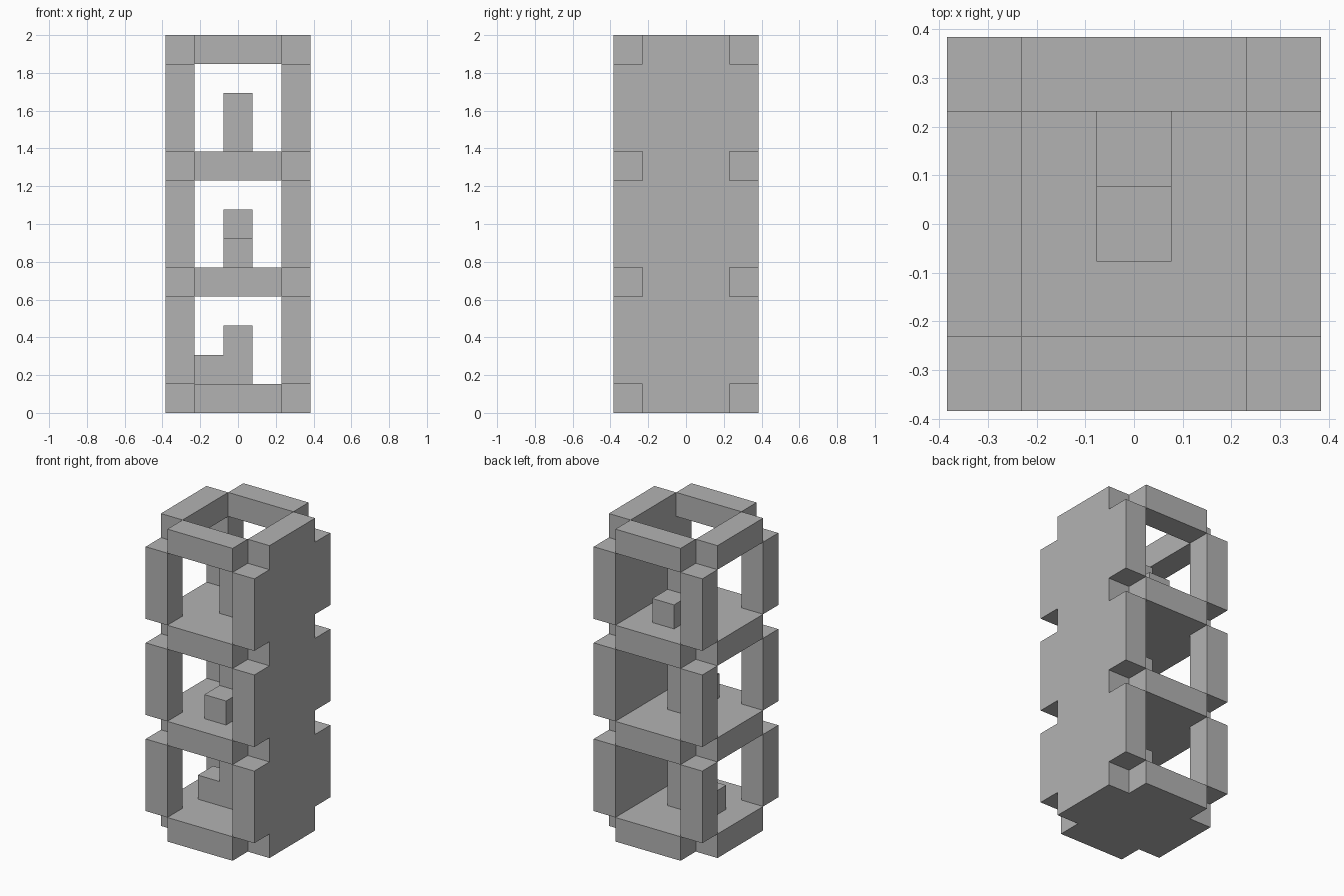
import bpy, bmesh
from mathutils import Vector

if "Cube" in bpy.data.objects:
    bpy.data.objects.remove(bpy.data.objects["Cube"])

U = 2 / 13  # one block
LEVELS = range(3)
STOREY = 4  # blocks per storey

grey = bpy.data.materials.new("plain grey")
grey.use_nodes = True
COLOUR = (0.45, 0.45, 0.45, 1)
grey.diffuse_color = COLOUR
grey.node_tree.nodes["Principled BSDF"].inputs["Base Color"].default_value = COLOUR


def prism(name, outline, sweep):
    """Extrude a closed outline (in blocks) along a sweep vector."""
    bm = bmesh.new()
    face = bm.faces.new([bm.verts.new(Vector(p) * U) for p in outline])
    new = bmesh.ops.extrude_face_region(bm, geom=[face], use_keep_orig=True)["geom"]
    bmesh.ops.translate(bm, vec=Vector(sweep) * U,
                        verts=[g for g in new if isinstance(g, bmesh.types.BMVert)])
    bmesh.ops.recalc_face_normals(bm, faces=bm.faces)
    mesh = bpy.data.meshes.new(name)
    bm.to_mesh(mesh)
    bm.free()
    mesh.materials.append(grey)
    obj = bpy.data.objects.new(name, mesh)
    bpy.context.collection.objects.link(obj)
    return obj


def box(name, x, y, z):
    outline = [(x[0], y[0], z[0]), (x[1], y[0], z[0]), (x[1], y[1], z[0]), (x[0], y[1], z[0])]
    return prism(name, outline, (0, 0, z[1] - z[0]))


# Solid left wall, notched at every floor
edge = [(1.5, 0)]
for i in LEVELS:
    low, high = STOREY * i + 1, STOREY * (i + 1)
    edge += [(1.5, low), (2.5, low), (2.5, high), (1.5, high)]
edge.append((1.5, 13))
outline = [(1.5, y, z) for y, z in edge] + [(1.5, -y, z) for y, z in reversed(edge)]
prism("left_wall", outline, (1, 0, 0))

# Floors: cross shape without corners, meeting the wall
half = [(1.5, 2.5), (-1.5, 2.5), (-1.5, 1.5), (-2.5, 1.5)]
plan = half + [(x, -y) for x, y in reversed(half)]
for i in LEVELS:
    prism(f"floor_{i}", [(x, y, STOREY * i) for x, y in plan], (0, 0, 1))

# Top frame
box("top_beam_front", (-1.5, 1.5), (-2.5, -1.5), (12, 13))
box("top_beam_back", (-1.5, 1.5), (1.5, 2.5), (12, 13))
box("top_beam_right", (-2.5, -1.5), (-1.5, 1.5), (12, 13))

# Right-hand corner posts, and a centre pillar with a step that turns each storey
steps = [(-1, 0), (0, -1), (0, 1)]
for i, (sx, sy) in zip(LEVELS, steps):
    z = STOREY * i + 1
    box(f"front_post_{i}", (-2.5, -1.5), (-2.5, -1.5), (z, z + 3))
    box(f"back_post_{i}", (-2.5, -1.5), (1.5, 2.5), (z, z + 3))
    box(f"pillar_{i}", (-0.5, 0.5), (-0.5, 0.5), (z, z + 2))
    box(f"pillar_step_{i}", (sx - 0.5, sx + 0.5), (sy - 0.5, sy + 0.5), (z, z + 1))
